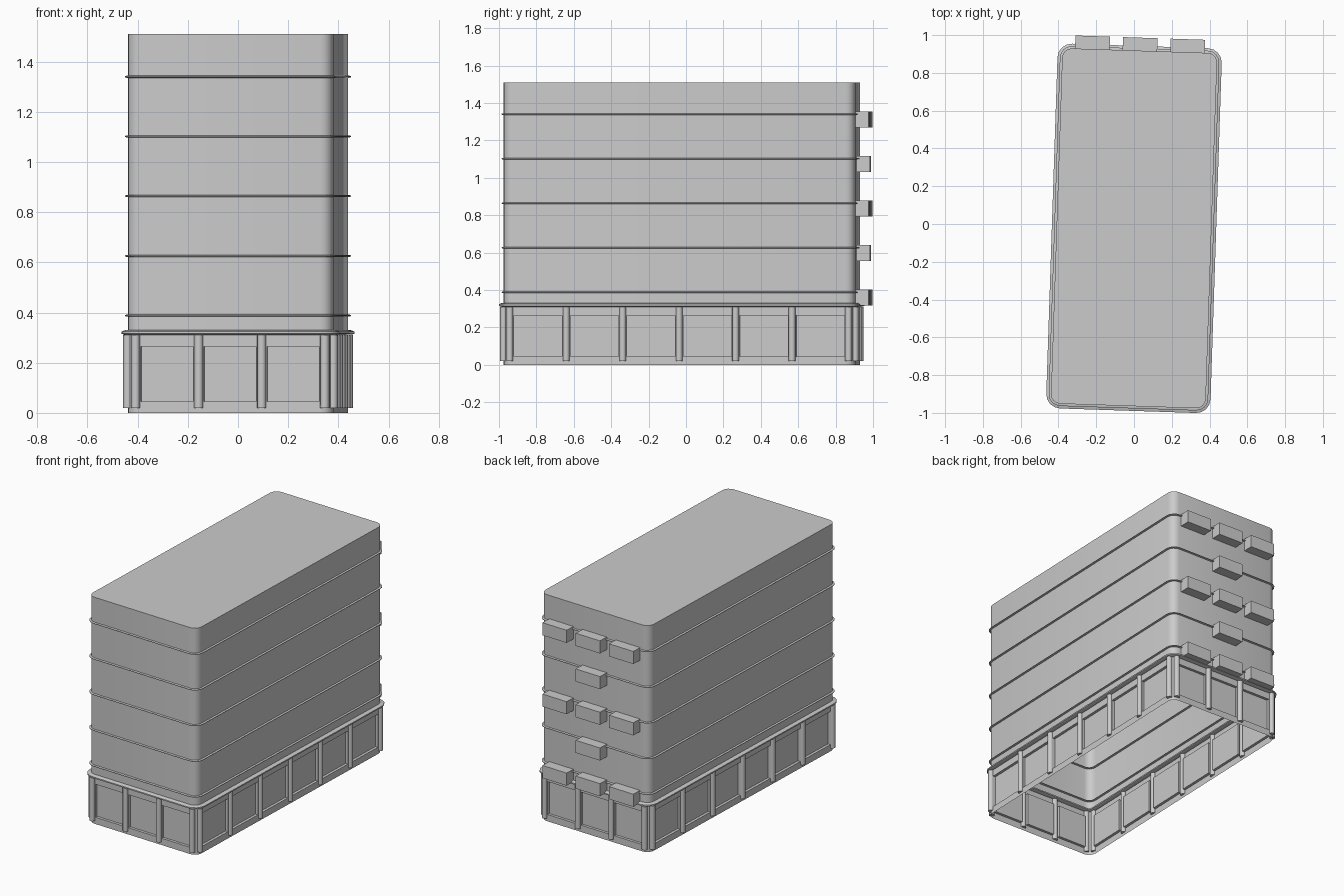
import bpy, bmesh, math
from mathutils import Matrix, Vector

if "Cube" in bpy.data.objects:
    bpy.data.objects.remove(bpy.data.objects["Cube"], do_unlink=True)

HX, HY, R = 0.41, 0.941, 0.05          # wall half sizes and corner radius
HEIGHT, BASE_TOP = 1.51, 0.32
POST_X, POST_Y, GAP = 0.2515, 0.302, 0.022
PLACE = Matrix.Translation((0, -0.023, 0)) @ Matrix.Rotation(math.radians(-1.9), 4, 'Z')

grey = bpy.data.materials.new("light_grey")
grey.use_nodes = True
COLOUR = (0.6, 0.6, 0.6, 1)
grey.diffuse_color = COLOUR
grey.node_tree.nodes["Principled BSDF"].inputs["Base Color"].default_value = COLOUR


def finish(name, bm, smooth=True):
    bmesh.ops.recalc_face_normals(bm, faces=bm.faces)
    bm.transform(PLACE)
    mesh = bpy.data.meshes.new(name)
    bm.to_mesh(mesh)
    bm.free()
    mesh.materials.append(grey)
    obj = bpy.data.objects.new(name, mesh)
    bpy.context.collection.objects.link(obj)
    if smooth:
        bpy.ops.object.select_all(action='DESELECT')
        obj.select_set(True)
        bpy.context.view_layer.objects.active = obj
        bpy.ops.object.shade_smooth_by_angle(angle=math.radians(35))
    return obj


def post_positions(count, step):
    return [(i - (count - 1) / 2) * step for i in range(count)]


def outline(offset=0, breaks=False):
    """Rounded rectangle; breaks adds the panel edges along each side."""
    points = []
    sides = [(HX, HY, 7, POST_Y), (HY, HX, 4, POST_X)] * 2
    for i, (out, half, count, step) in enumerate(sides):
        turn = Matrix.Rotation(i * math.pi / 2, 3, 'Z')
        if breaks:
            posts = post_positions(count, step)
            for a, b in zip(posts, posts[1:]):
                points += [turn @ Vector((out, t, 0)) for t in (a + GAP, b - GAP)]
        centre = Vector((out - R, half - R, 0))
        for k in range(5):
            a = k * math.pi / 8
            points.append(turn @ (centre + (R + offset) * Vector((math.cos(a), math.sin(a), 0))))
    return points


def loft(bm, rings, closed=False):
    loops = [[bm.verts.new(p) for p in ring] for ring in rings]
    n = len(loops[0])
    pairs = list(zip(loops, loops[1:] + loops[:1]))
    for a, b in pairs if closed else pairs[:-1]:
        for i in range(n):
            j = (i + 1) % n
            bm.faces.new((a[i], a[j], b[j], b[i]))
    return loops


def at_height(points, z):
    return [p + Vector((0, 0, z)) for p in points]


def band(name, z, reach, thick, sides=8):
    """Rounded moulding centred on the wall."""
    bm = bmesh.new()
    rings = []
    for k in range(sides):
        a = 2 * math.pi * (k + 0.5) / sides
        rings.append(at_height(outline(reach * math.cos(a) / math.cos(math.pi / sides)),
                               z + thick / 2 * math.sin(a)))
    loft(bm, rings, closed=True)
    finish(name, bm)


# Tower shell with a flat roof, open underneath
bm = bmesh.new()
loops = loft(bm, [at_height(outline(), z) for z in (BASE_TOP, HEIGHT)])
bm.faces.new(loops[-1])
finish("tower_walls", bm)

# Base wall with recessed panels between the posts
bm = bmesh.new()
loft(bm, [at_height(outline(breaks=True), z) for z in (0, 0.045, 0.265, BASE_TOP)])
bmesh.ops.recalc_face_normals(bm, faces=bm.faces)
panels = [f for f in bm.faces
          if abs(f.calc_center_median().z - 0.155) < 0.01
          and max(e.calc_length() for e in f.edges if abs(e.verts[0].co.z - e.verts[1].co.z) < 0.01) > 0.15]
for face in panels:
    shift = Vector(face.normal) * -0.018
    new = bmesh.ops.extrude_discrete_faces(bm, faces=[face])["faces"]
    bmesh.ops.translate(bm, verts=new[0].verts, vec=shift)
finish("base_walls", bm)

# Round posts along all four sides
bm = bmesh.new()
spots = [(s * HX, y) for s in (-1, 1) for y in post_positions(7, POST_Y)]
spots += [(x, s * HY) for s in (-1, 1) for x in post_positions(4, POST_X)]
for x, y in spots:
    bmesh.ops.create_cone(bm, cap_ends=True, segments=12, radius1=0.018, radius2=0.018,
                          depth=0.29, matrix=Matrix.Translation((x, y, 0.165)))
finish("base_posts", bm)

# Ledge over the base and floor bands above it
band("base_ledge", 0.32, 0.025, 0.022)
for i in range(5):
    band(f"floor_band_{i + 1}", 0.388 + i * 0.238, 0.012, 0.009)

# Boxes on the back wall, three and one in alternate rows
for row in range(5):
    for col in ((-1, 0, 1) if row % 2 == 0 else (0,)):
        bm = bmesh.new()
        bmesh.ops.create_cube(bm, size=1)
        bm.transform(Matrix.Translation((col * 0.252, HY + 0.03, 0.36 + row * 0.238))
                     @ Matrix.Diagonal((0.183, 0.078, 0.084, 1)))
        finish(f"back_box_{row + 1}_{col + 2}", bm, smooth=False)
